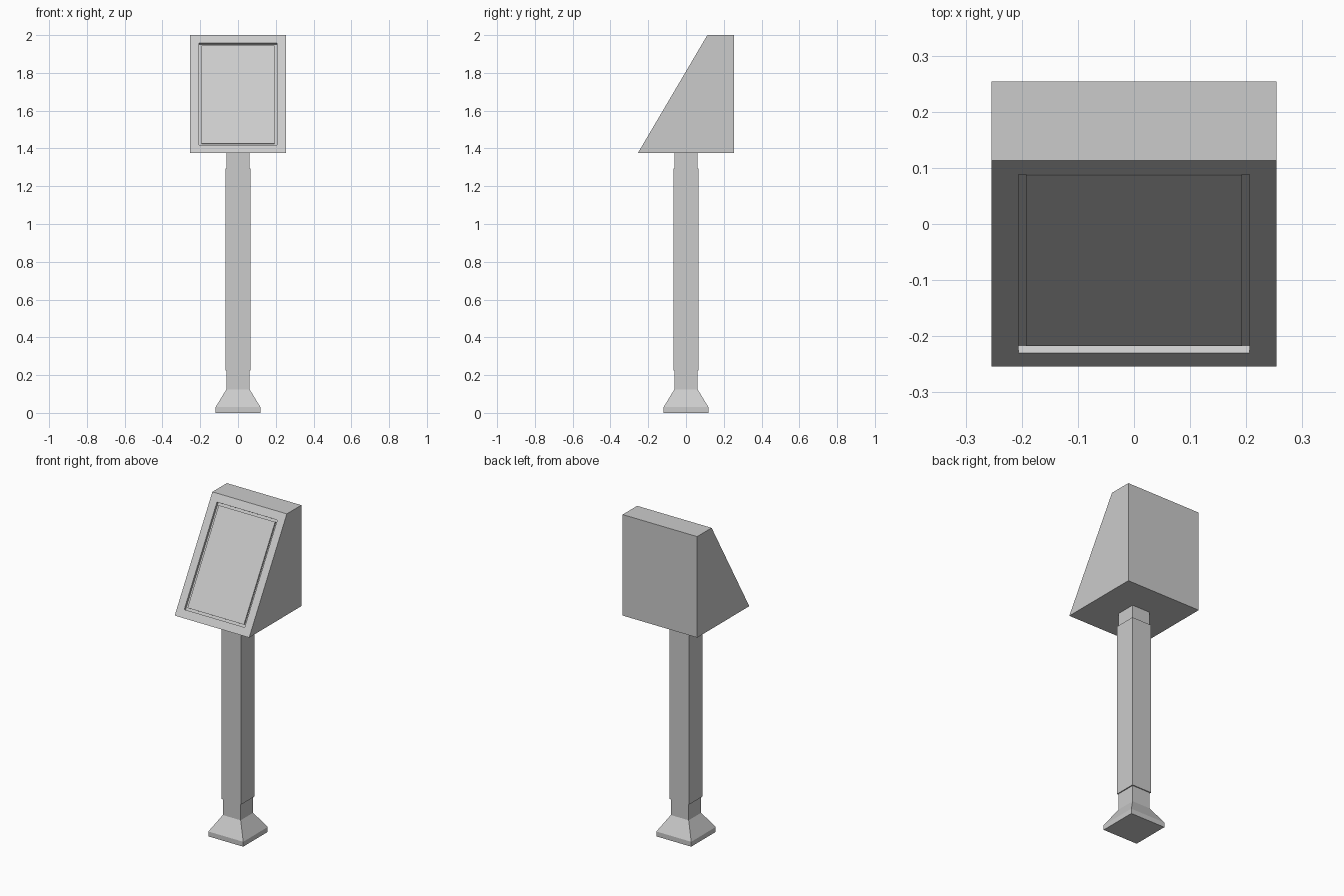
import bpy, bmesh

if "Cube" in bpy.data.objects:
    bpy.data.objects.remove(bpy.data.objects["Cube"])


def finish(bm, name):
    mesh = bpy.data.meshes.new(name)
    bm.to_mesh(mesh)
    bm.free()
    obj = bpy.data.objects.new(name, mesh)
    bpy.context.collection.objects.link(obj)
    return obj


def square_loft(name, sections):
    """Stack of square sections given as (half width, height)."""
    bm = bmesh.new()
    rings = [[bm.verts.new((sx * r, sy * r, z))
              for sx, sy in ((-1, -1), (1, -1), (1, 1), (-1, 1))]
             for r, z in sections]
    for a, b in zip(rings, rings[1:]):
        for i in range(4):
            j = (i + 1) % 4
            bm.faces.new((a[i], a[j], b[j], b[i]))
    bm.faces.new(rings[0][::-1])
    bm.faces.new(rings[-1])
    bmesh.ops.recalc_face_normals(bm, faces=bm.faces)
    return finish(bm, name)


# Flared foot with a short neck
square_loft("base", [(0.119, 0), (0.119, 0.03), (0.061, 0.125), (0.061, 0.225)])

# Slightly wider post and the upper neck under the head
square_loft("post", [(0.067, 0.225), (0.067, 1.295)])
square_loft("upper_neck", [(0.061, 1.295), (0.061, 1.377)])

# Wedge-shaped head: side profile extruded across the width
HALF = 0.254
bm = bmesh.new()
profile = [(-HALF, 1.377), (HALF, 1.377), (HALF, 2.0), (0.113, 2.0)]
side = bm.faces.new([bm.verts.new((-HALF, y, z)) for y, z in profile])
ext = bmesh.ops.extrude_face_region(bm, geom=[side])
bmesh.ops.translate(bm, vec=(2 * HALF, 0, 0),
                    verts=[v for v in ext["geom"] if isinstance(v, bmesh.types.BMVert)])
bmesh.ops.recalc_face_normals(bm, faces=bm.faces)
bm.normal_update()

# Sloped screen: margin, groove wall, groove floor, raised panel
screen = min(bm.faces, key=lambda f: f.normal.y)
for thickness, depth in ((0.048, 0), (0, -0.015), (0.0135, 0), (0, 0.009)):
    bmesh.ops.inset_individual(bm, faces=[screen], thickness=thickness,
                               depth=depth, use_even_offset=True)
    bm.normal_update()
finish(bm, "head")
